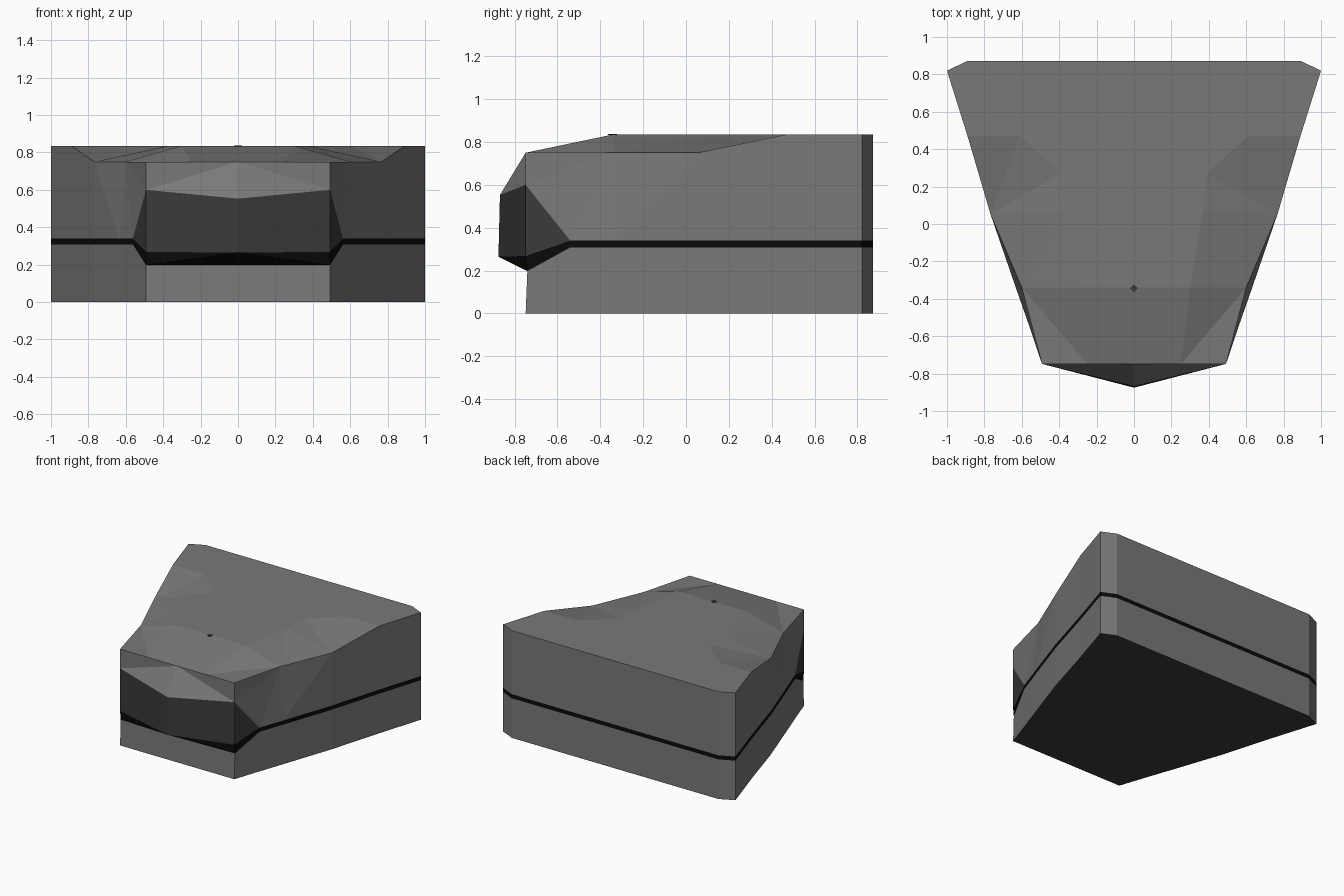
import bpy, bmesh
from mathutils import Vector

if "Cube" in bpy.data.objects:
    bpy.data.objects.remove(bpy.data.objects["Cube"])


def material(name, v):
    m = bpy.data.materials.new(name)
    m.diffuse_color = (v, v, v, 1)
    m.use_nodes = True
    m.node_tree.nodes["Principled BSDF"].inputs["Base Color"].default_value = m.diffuse_color
    return m


GREY = material("body grey", 0.19)
DARK = material("dark grey", 0.042)
BLACK = material("trim black", 0.003)
CORE = Vector((0, 0, 0.42))


def shell(name, faces, mat):
    """Build right-half faces plus their mirror image, all facing outward."""
    bm = bmesh.new()
    for side in (1, -1):
        for pts in faces:
            f = bm.faces.new([bm.verts.new((x * side, y, z)) for x, y, z in pts])
            f.normal_update()
            if f.normal.dot(f.calc_center_median() - CORE) < 0:
                f.normal_flip()
    bmesh.ops.remove_doubles(bm, verts=bm.verts[:], dist=0.0005)
    me = bpy.data.meshes.new(name)
    bm.to_mesh(me)
    bm.free()
    me.materials.append(mat)
    ob = bpy.data.objects.new(name, me)
    bpy.context.collection.objects.link(ob)
    return ob


def at(p, z):
    return (p[0], p[1], z)


def mid(p):
    return (0, p[1], p[2])


def wall(outline, low, high):
    """Vertical quads between two heights along an outline."""
    return [[at(a, low), at(b, low), at(b, high), at(a, high)]
            for a, b in zip(outline, outline[1:])]


# Footprint, from the front corner round to the middle of the back
A, B, C, D = (.492, -.748), (.562, -.54), (.632, -.34), (.768, .055)
E, F, G, H = (.89, .47), (1, .82), (.89, .872), (0, .872)
S0, S1, LOW, TOP = .308, .34, .75, .835    # stripe and roof heights

# Front corner heights and visor points
skirt = (.492, -.74, .198)
brow, chin = at(A, .6), at(A, .268)
nose_top, nose_low = (0, -.868, .553), (0, -.875, .265)
brow_edge = at(A, LOW)

# Lower body with front skirt
shell("lower_body",
      [[at(A, 0), at(B, 0), at(B, S0), skirt],
       [(0, A[1], 0), at(A, 0), skirt, mid(skirt)]]
      + wall([B, C, D, E, F, G, H], 0, S0), GREY)

# Underside
shell("underside", [[(0, A[1], 0)] + [at(p, 0) for p in (A, B, C, D, E, F, G, H)]], DARK)

# Stripe round the sides and back
shell("side_stripe", wall([B, C, D, E, F, G, H], S0, S1), BLACK)

# Upper body: sides with a pinched shoulder, and the brow over the visor
shoulder = (.60, -.34, LOW)
shell("upper_body",
      [[brow, at(B, S1), shoulder], [brow, shoulder, brow_edge],
       [at(B, S1), at(C, S1), shoulder],
       [at(C, S1), at(D, S1), at(D, LOW)], [at(C, S1), at(D, LOW), shoulder],
       [at(D, S1), at(E, S1), at(E, TOP), at(D, LOW)],
       [mid(brow_edge), brow_edge, brow], [mid(brow_edge), brow, nose_top]]
      + wall([E, F, G, H], S1, TOP), GREY)

# Roof: flat deck, front slope and shallow side dips
d1, d2, d3, d4 = (.30, -.34, TOP), (.37, .07, TOP), (.39, .27, TOP), (.61, .47, TOP)
front_split = (.25, A[1], LOW)
dip = at(D, LOW)
shell("roof",
      [[(0, -.34, TOP), d1, d2, d3, d4, at(E, TOP), at(F, TOP), at(G, TOP), at(H, TOP)],
       [mid(brow_edge), front_split, d1, mid(d1)],
       [front_split, brow_edge, shoulder], [front_split, shoulder, d1],
       [shoulder, dip, d2], [shoulder, d2, d1],
       [dip, d3, d2], [dip, d4, d3], [dip, at(E, TOP), d4]], GREY)

# Pointed visor with swept corners
shell("visor", [[nose_top, brow, chin, nose_low], [brow, at(B, S1), chin]], DARK)

# Black trim under the visor
shell("visor_trim",
      [[nose_low, chin, skirt], [nose_low, skirt, mid(skirt)],
       [chin, at(B, S1), at(B, S0)], [chin, at(B, S0), skirt]], BLACK)

# Small diamond stud on the roof
bpy.ops.mesh.primitive_cylinder_add(vertices=4, radius=.022, depth=.006,
                                    location=(0, -.343, TOP))
stud = bpy.context.object
stud.name = "roof_stud"
stud.data.materials.append(DARK)
